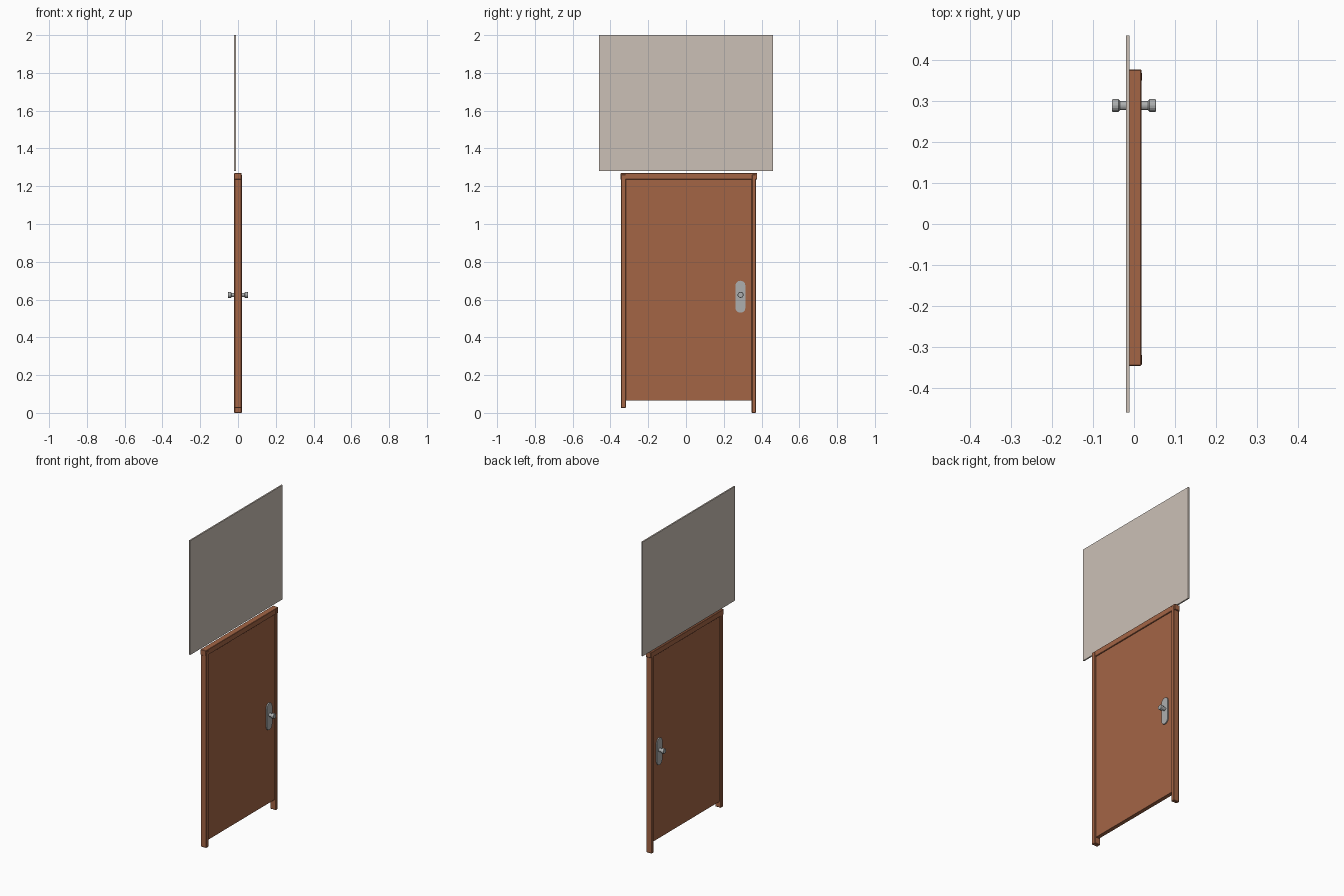
import bpy, bmesh, math
from mathutils import Matrix

if "Cube" in bpy.data.objects:
    bpy.data.objects.remove(bpy.data.objects["Cube"])


def material(name, rgb):
    m = bpy.data.materials.new(name)
    m.diffuse_color = (*rgb, 1)
    m.use_nodes = True
    m.node_tree.nodes["Principled BSDF"].inputs["Base Color"].default_value = m.diffuse_color
    return m


WOOD = material("wood", (0.37, 0.13, 0.06))
WALL = material("pale_wall", (0.60, 0.53, 0.47))
METAL = material("metal", (0.42, 0.43, 0.43))


def finish(name, bm, mat):
    bmesh.ops.recalc_face_normals(bm, faces=bm.faces)
    me = bpy.data.meshes.new(name)
    bm.to_mesh(me)
    bm.free()
    me.materials.append(mat)
    ob = bpy.data.objects.new(name, me)
    bpy.context.collection.objects.link(ob)
    return ob


def box(name, x, y, z, mat, bevel=0):
    bm = bmesh.new()
    bmesh.ops.create_cube(bm, size=1)
    for v in bm.verts:
        for i, (lo, hi) in enumerate((x, y, z)):
            v.co[i] = lo if v.co[i] < 0 else hi
    ob = finish(name, bm, mat)
    if bevel:
        mod = ob.modifiers.new("edge", 'BEVEL')
        mod.width, mod.segments = bevel, 1
    return ob


# Wall panel above the door
box("wall_panel", (-0.02, -0.011), (-0.46, 0.46), (1.28, 2.0), WALL)

# Door leaf and its frame
box("door_leaf", (-0.012, 0.012), (-0.325, 0.352), (0.066, 1.245), WOOD)
box("left_jamb", (-0.02, 0.02), (-0.345, -0.318), (0.026, 1.262), WOOD, 0.003)
box("right_jamb", (-0.02, 0.02), (0.348, 0.37), (0.0, 1.262), WOOD, 0.003)
box("frame_head", (-0.02, 0.018), (-0.346, 0.377), (1.235, 1.27), WOOD, 0.002)

# Lock plates and knobs, one on each face
KY, KZ = 0.289, 0.625
PROFILE = [(0, 0.01), (0.011, 0.01), (0.011, 0.034), (0.016, 0.038),
           (0.016, 0.051), (0.014, 0.054), (0, 0.054)]
for side, s in (("front", 1), ("rear", -1)):
    bm = bmesh.new()
    verts = []
    for cz, start in ((0.673, 0), (0.557, 180)):
        for i in range(7):
            a = math.radians(start + i * 30)
            verts.append(bm.verts.new((s * 0.010, 0.288 + 0.027 * math.cos(a),
                                       cz + 0.027 * math.sin(a))))
    face = bm.faces.new(verts)
    ext = bmesh.ops.extrude_face_region(bm, geom=[face])["geom"]
    for v in ext:
        if isinstance(v, bmesh.types.BMVert):
            v.co.x = s * 0.0185
    finish(side + "_lock_plate", bm, METAL)

    bm = bmesh.new()
    pts = [bm.verts.new((s * x, KY + r, KZ)) for r, x in PROFILE]
    edges = [bm.edges.new(p) for p in zip(pts, pts[1:])]
    bmesh.ops.spin(bm, geom=pts + edges, cent=(0, KY, KZ), axis=(1, 0, 0),
                   angle=math.tau, steps=16, use_merge=True)
    bmesh.ops.remove_doubles(bm, verts=bm.verts, dist=0.0002)
    finish(side + "_knob", bm, METAL)
